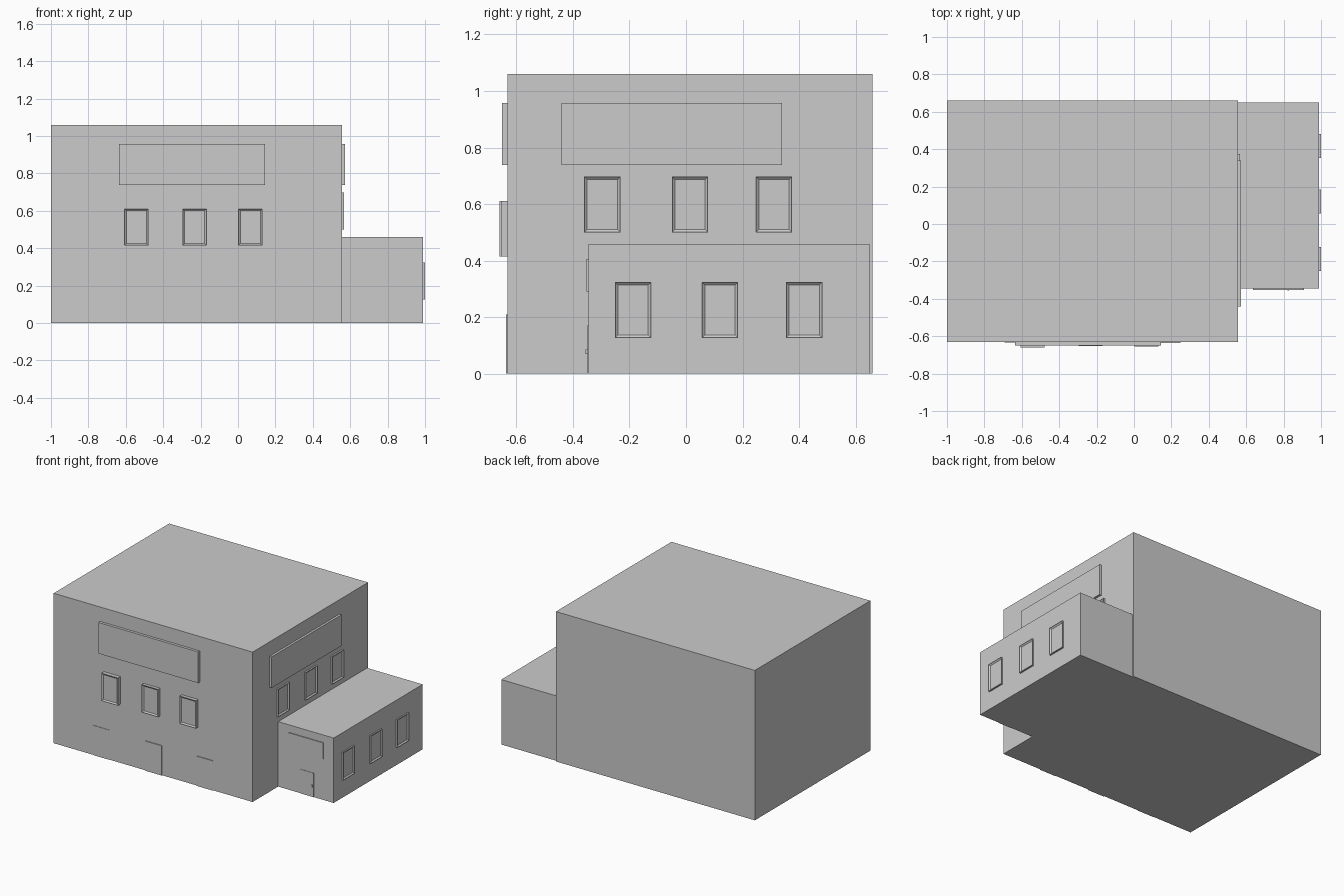
import bpy, bmesh
from mathutils import Vector

if "Cube" in bpy.data.objects:
    bpy.data.objects.remove(bpy.data.objects["Cube"])

FRONT = -0.631    # main block front wall (y)
SIDE = 0.556      # main block right wall (x)
A_FRONT = -0.345  # annex front wall (y)
A_SIDE = 0.99     # annex right wall (x)
EMBED = 0.005     # how far trim sinks into the wall


def box(name, lo, hi, recess_dir=None, inset=0.013, depth=0.008):
    """Box between two corners; optionally one face gets a sloped recess."""
    lo, hi = Vector(lo), Vector(hi)
    bm = bmesh.new()
    bmesh.ops.create_cube(bm, size=1)
    for v in bm.verts:
        v.co = Vector((v.co[i] * (hi[i] - lo[i]) + (lo[i] + hi[i]) / 2 for i in range(3)))
    bm.normal_update()
    if recess_dir:
        d = Vector(recess_dir)
        face = max(bm.faces, key=lambda f: f.normal.dot(d))
        bmesh.ops.inset_region(bm, faces=[face], thickness=0.002)
        bmesh.ops.inset_region(bm, faces=[face], thickness=inset)
        for v in face.verts:
            v.co -= d * depth
    mesh = bpy.data.meshes.new(name)
    bm.to_mesh(mesh)
    bm.free()
    obj = bpy.data.objects.new(name, mesh)
    bpy.context.collection.objects.link(obj)
    return obj


def on_front(name, wall, x0, x1, z0, z1, out, window=False):
    box(name, (x0, wall - out, z0), (x1, wall + EMBED, z1), (0, -1, 0) if window else None)


def on_side(name, wall, y0, y1, z0, z1, out, window=False):
    box(name, (wall - EMBED, y0, z0), (wall + out, y1, z1), (1, 0, 0) if window else None)


# Building volumes
box("main_block", (-1, FRONT, 0), (SIDE, 0.659, 1.06))
box("annex", (SIDE, A_FRONT, 0), (A_SIDE, 0.649, 0.459))

# Blank sign boards
on_front("front_board", FRONT, -0.636, 0.144, 0.738, 0.958, 0.019)
on_side("side_board", SIDE, -0.44, 0.34, 0.738, 0.958, 0.016)
on_front("annex_board", A_FRONT, 0.637, 0.91, 0.29, 0.406, 0.007)

# Windows with recessed panes
for i, (x, out) in enumerate(((-0.543, 0.028), (-0.232, 0.022), (0.066, 0.024))):
    on_front(f"front_window_{i}", FRONT, x - 0.064, x + 0.064, 0.415, 0.611, out, True)
for i, y in enumerate((-0.296, 0.014, 0.311)):
    on_side(f"side_window_{i}", SIDE, y - 0.064, y + 0.064, 0.5, 0.697, 0.011, True)
for i, y in enumerate((-0.187, 0.12, 0.418)):
    on_side(f"annex_window_{i}", A_SIDE, y - 0.064, y + 0.064, 0.127, 0.324, 0.01, True)

# Thin doors
for i, (x, out) in enumerate(((-0.627, 0.003), (-0.216, 0.006), (0.183, 0.005))):
    on_front(f"front_door_{i}", FRONT, x - 0.065, x + 0.065, 0, 0.21, out)
on_front("annex_door", A_FRONT, 0.732, 0.836, 0, 0.17, 0.003)

# Annex door handle
on_front("annex_door_handle", A_FRONT, 0.82, 0.828, 0.07, 0.086, 0.01)
